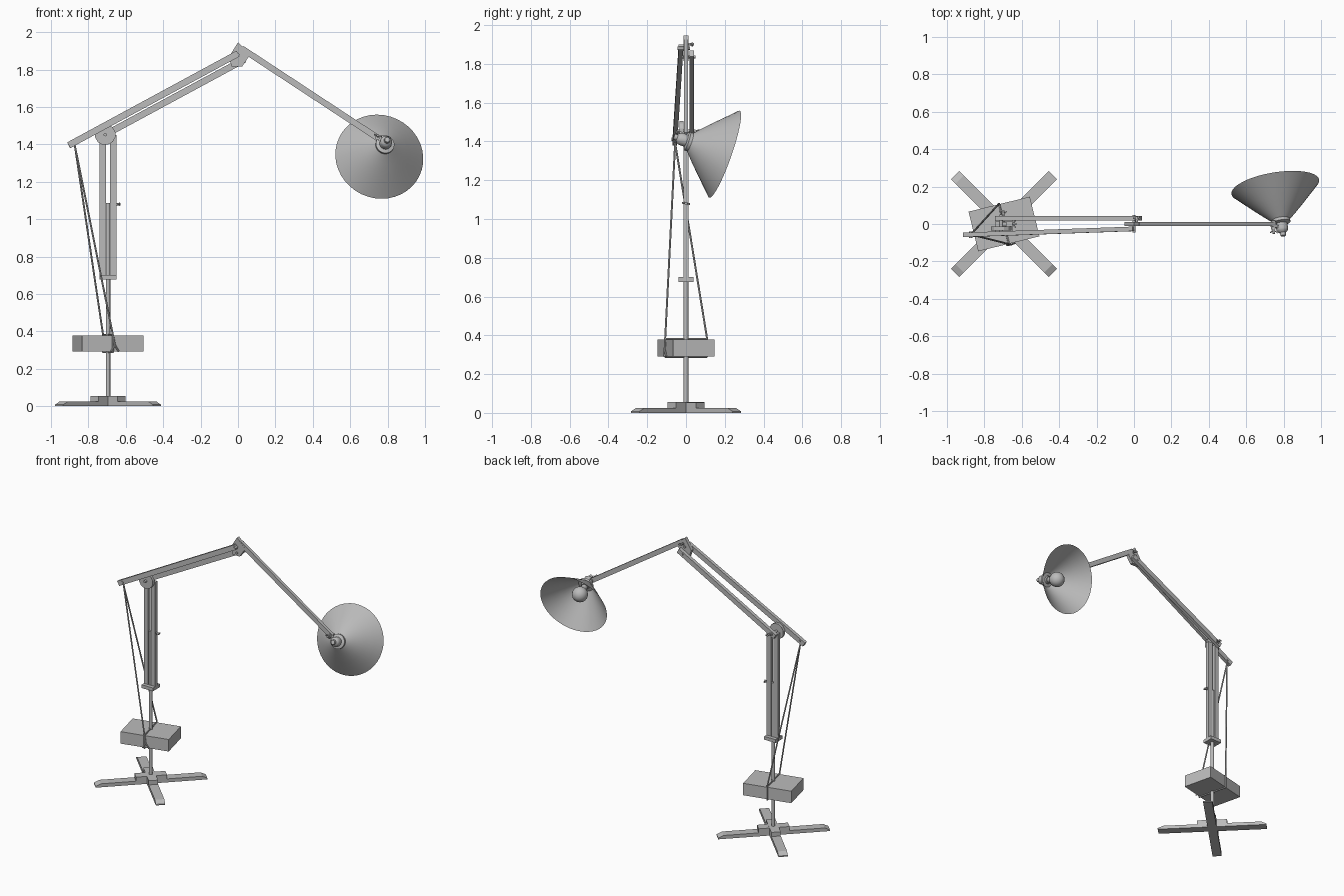
import bpy, bmesh, math
from mathutils import Vector, Matrix

cube = bpy.data.objects.get("Cube")
if cube:
    bpy.data.objects.remove(cube, do_unlink=True)

GREY = (0.5, 0.5, 0.5, 1)
mat = bpy.data.materials.new("plain_grey")
mat.use_nodes = True
mat.diffuse_color = GREY
mat.node_tree.nodes["Principled BSDF"].inputs["Base Color"].default_value = GREY


def finish(name, bm, matrix=None, smooth=False):
    if matrix:
        bm.transform(matrix)
    bmesh.ops.recalc_face_normals(bm, faces=bm.faces)
    mesh = bpy.data.meshes.new(name)
    bm.to_mesh(mesh)
    bm.free()
    ob = bpy.data.objects.new(name, mesh)
    bpy.context.collection.objects.link(ob)
    mesh.materials.append(mat)
    if smooth:
        bpy.ops.object.select_all(action="DESELECT")
        ob.select_set(True)
        bpy.context.view_layer.objects.active = ob
        bpy.ops.object.shade_smooth_by_angle(angle=math.radians(40))
    return ob


def frame(origin, axis, hint=(0, 1, 0)):
    """Matrix whose local z follows axis and local y stays near the hint."""
    z = Vector(axis).normalized()
    x = Vector(hint).cross(z).normalized()
    y = z.cross(x)
    return Matrix.Translation(origin) @ Matrix((x, y, z)).transposed().to_4x4()


def box(name, size, matrix):
    bm = bmesh.new()
    bmesh.ops.create_cube(bm, size=1)
    bmesh.ops.scale(bm, vec=size, verts=bm.verts)
    return finish(name, bm, matrix)


def beam(name, a, b, width, depth):
    a, b = Vector(a), Vector(b)
    return box(name, (width, depth, (b - a).length), frame((a + b) / 2, b - a))


def prism(name, outline, depth, matrix):
    """Outline in xz, extruded evenly about y = 0."""
    bm = bmesh.new()
    face = bm.faces.new([bm.verts.new((x, -depth / 2, z)) for x, z in outline])
    out = bmesh.ops.extrude_face_region(bm, geom=[face])
    moved = [v for v in out["geom"] if isinstance(v, bmesh.types.BMVert)]
    bmesh.ops.translate(bm, vec=(0, depth, 0), verts=moved)
    return finish(name, bm, matrix)


def lathe(name, profile, matrix, segments=32, caps=True):
    """Profile of (radius, height) pairs turned about local z."""
    bm = bmesh.new()
    rings = []
    for r, h in profile:
        rings.append([bm.verts.new((r * math.cos(2 * math.pi * i / segments),
                                    r * math.sin(2 * math.pi * i / segments), h))
                      for i in range(segments)])
    for lo, hi in zip(rings, rings[1:]):
        for i in range(segments):
            j = (i + 1) % segments
            bm.faces.new((lo[i], lo[j], hi[j], hi[i]))
    if caps:
        bm.faces.new(rings[0])
        bm.faces.new(rings[-1])
    return finish(name, bm, matrix, True)


def rod(name, a, b, r, segments=12):
    a, b = Vector(a), Vector(b)
    hint = (0, 1, 0) if abs((b - a).normalized().y) < 0.9 else (0, 0, 1)
    return lathe(name, [(r, 0), (r, (b - a).length)], frame(a, b - a, hint), segments)


def wing_nut(name, at, axis):
    """Short bolt with two flared wings."""
    at, axis = Vector(at), Vector(axis).normalized()
    rod(name + "_bolt", at - axis * 0.02, at + axis * 0.018, 0.007, 10)
    side = axis.cross(Vector((0.3, 0.2, 1))).normalized()
    for s in (-1, 1):
        beam(name + "_wing", at + side * s * 0.004,
             at + side * s * 0.02 + axis * 0.012, 0.009, 0.005)


# Cross foot with chamfered tips and a raised hub
PX = -0.695
tip = [(0.37, 0), (0.37, 0.008), (0.335, 0.025)]
foot = tip + [(-x, z) for x, z in reversed(tip)]
for i, ang in enumerate((45, -45)):
    turn = Matrix.Translation((PX, 0, 0)) @ Matrix.Rotation(math.radians(ang), 4, "Z")
    prism("foot_bar", foot, 0.062, turn)
    box("foot_hub", (0.205, 0.062, 0.03 + 0.002 * i), turn @ Matrix.Translation((0, 0, 0.039)))

# Pole, twin uprights and their clamp
rod("pole", (PX, 0, 0.03), (PX, 0, 1.085), 0.012, 16)
for x in (PX - 0.028, PX + 0.028):
    beam("upright", (x, 0, 0.69), (x, 0, 1.45), 0.034, 0.026)
for s in (-1, 1):
    box("clamp_cheek", (0.09, 0.026, 0.024), Matrix.Translation((PX, s * 0.026, 0.688)))
    box("clamp_end", (0.03, 0.03, 0.024), Matrix.Translation((PX + s * 0.03, 0, 0.688)))
wing_nut("height_nut", (-0.645, 0, 1.08), (1, 0, 0))

# Shoulder joint
disc = [(0.056 * math.cos(math.radians(a)), 0.056 * math.sin(math.radians(a)))
        for a in range(15, 375, 30)]
prism("shoulder_plate", disc, 0.02, Matrix.Translation((-0.71, -0.024, 1.452)))
rod("shoulder_pin", (-0.71, -0.05, 1.452), (-0.71, 0.05, 1.452), 0.009)
wing_nut("shoulder_nut", (-0.70, 0.055, 1.452), (0, 1, 0))

# Parallel arms
beam("upper_arm", (-0.905, -0.058, 1.395), (0, -0.026, 1.885), 0.035, 0.024)
beam("lower_arm", (-0.735, 0.03, 1.438), (0.035, 0.03, 1.854), 0.035, 0.025)

# Elbow plate and forearm
elbow = [(0, 1.945), (0.06, 1.89), (0.055, 1.865), (0.022, 1.815), (-0.033, 1.815), (-0.05, 1.865)]
prism("elbow_plate", elbow, 0.024, Matrix.Identity(4))
beam("forearm", (0.02, 0, 1.912), (0.75, 0, 1.432), 0.033, 0.022)
rod("elbow_pin", (0.0, -0.045, 1.88), (0.0, 0.02, 1.88), 0.008)
rod("elbow_lower_pin", (0.0, -0.02, 1.836), (0.0, 0.048, 1.836), 0.008)
wing_nut("elbow_nut", (0.015, 0.022, 1.9), (0, 1, 0))

# Lamp head, turned about one tilted axis
head = frame((0.787, 0.007, 1.401), (-0.155, 0.94, -0.33), (0, 0, 1))
lathe("shade", [(0.046, 0.012), (0.096, 0.06), (0.146, 0.11), (0.194, 0.16), (0.238, 0.205)],
      head, 40, caps=False)
lathe("shade_collar", [(0.03, -0.008), (0.05, 0.0), (0.05, 0.016), (0.03, 0.018)], head)
lathe("socket", [(0.014, -0.075), (0.016, -0.058), (0.026, -0.05), (0.032, -0.04),
                 (0.032, 0.0), (0.026, 0.03)], head, 24)
bulb = [(0.02, 0.025), (0.022, 0.05)]
bulb += [(0.052 * math.sin(math.radians(a)), 0.105 - 0.052 * math.cos(math.radians(a)))
         for a in range(35, 180, 16)]
lathe("bulb", bulb, head, 24)
beam("head_bracket", (0.735, -0.006, 1.442), (0.79, -0.02, 1.41), 0.022, 0.016)
rod("head_pin", (0.745, -0.03, 1.435), (0.745, 0.02, 1.435), 0.012)
wing_nut("head_nut", (0.748, -0.035, 1.445), (0, -1, 0.2))

# Counterweight box
tilt = Matrix.Translation((PX, 0, 0.335)) @ Matrix.Rotation(math.radians(13.7), 4, "Z")
box("counterweight", (0.337, 0.218, 0.086), tilt)

# Cord slung round the weight and up to the arm end
ring = [tilt @ Vector((0, y, z)) for y, z in
        ((0.112, 0.047), (-0.112, 0.047), (-0.112, -0.047), (0.112, -0.047))]
for a, b in zip(ring, ring[1:] + ring[:1]):
    rod("weight_cord", a, b, 0.005, 8)
hook = Vector((-0.872, -0.056, 1.392))
rod("back_cord", hook, ring[0], 0.005, 8)
rod("front_cord", hook, tilt @ Vector((0.01, -0.116, -0.01)), 0.005, 8)
knot = tilt @ Vector((0.01, -0.116, -0.01))
for s in (-1, 1):
    rod("cord_knot", knot, tilt @ Vector((0.01 + s * 0.022, -0.113, -0.044)), 0.005, 8)
rod("cord_pin", (-0.872, -0.075, 1.412), (-0.872, -0.04, 1.412), 0.009)
